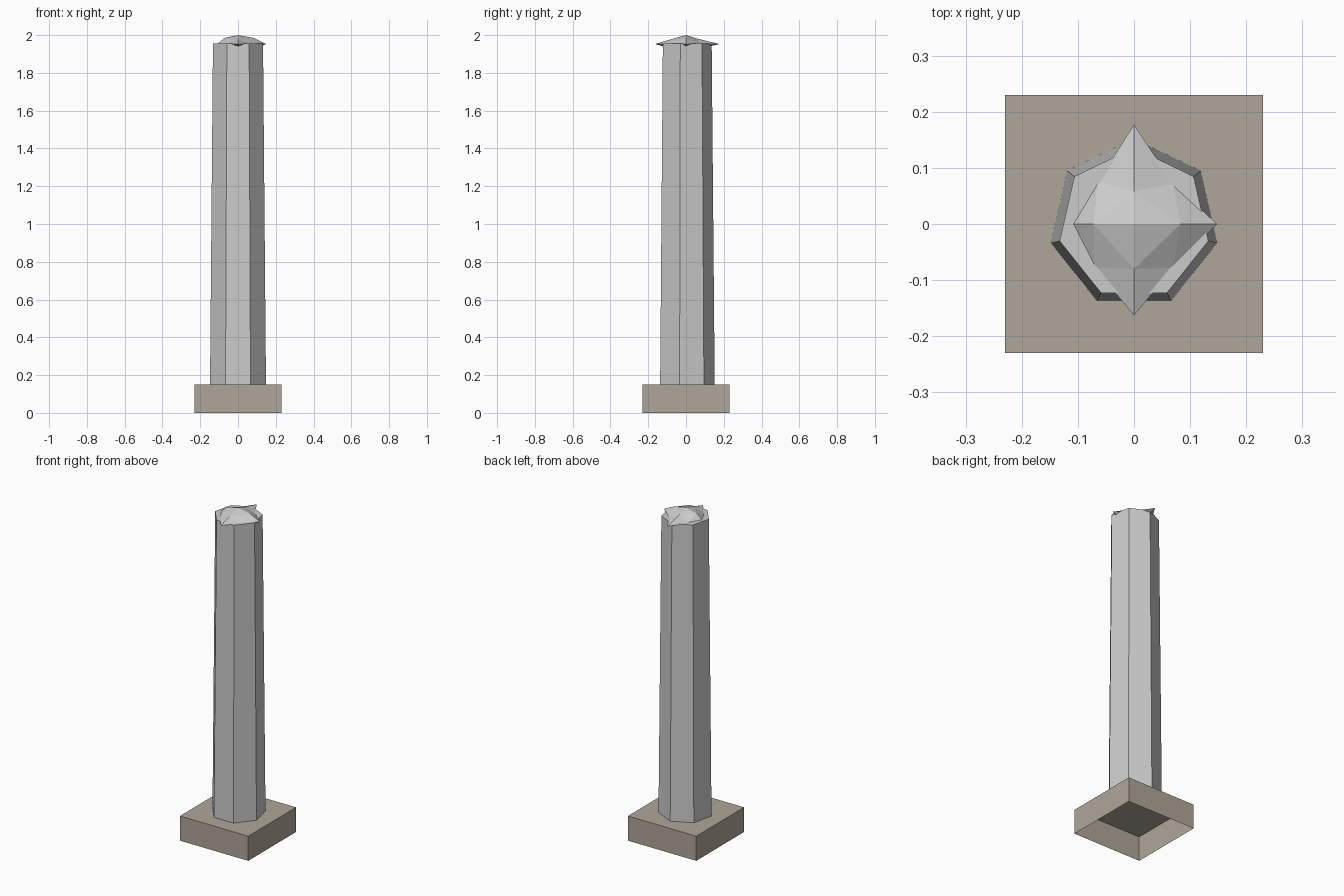
import bpy, bmesh
from math import sin, cos, tau

if "Cube" in bpy.data.objects:
    bpy.data.objects.remove(bpy.data.objects["Cube"])


def material(name, rgb):
    m = bpy.data.materials.new(name)
    m.diffuse_color = (*rgb, 1)
    m.use_nodes = True
    m.node_tree.nodes["Principled BSDF"].inputs["Base Color"].default_value = m.diffuse_color
    return m


def add_object(name, bm, mat=None):
    bmesh.ops.recalc_face_normals(bm, faces=bm.faces)
    me = bpy.data.meshes.new(name)
    bm.to_mesh(me)
    bm.free()
    ob = bpy.data.objects.new(name, me)
    bpy.context.collection.objects.link(ob)
    if mat:
        me.materials.append(mat)
    return ob


def prism(name, sides, turn, r0, r1, z0, z1, mat=None):
    """Tapered prism with a closed top and an open underside."""
    bm = bmesh.new()
    rings = []
    for r, z in ((r0, z0), (r1, z1)):
        rings.append([bm.verts.new((r * sin(tau * (i + turn) / sides),
                                    r * cos(tau * (i + turn) / sides), z))
                      for i in range(sides)])
    low, high = rings
    for i in range(sides):
        j = (i + 1) % sides
        bm.faces.new((low[i], low[j], high[j], high[i]))
    bm.faces.new(high[::-1])
    return add_object(name, bm, mat)


# Square plinth, hollow underneath
half = 0.23
prism("plinth", 4, 0.5, half * 2 ** 0.5, half * 2 ** 0.5, 0, 0.15,
      material("sandstone", (0.43, 0.38, 0.32)))

# Seven-sided tapering shaft
prism("shaft", 7, 0, 0.152, 0.136, 0.15, 1.955)

# Broken top: a flattened, uneven octahedron subdivided once
mid_z = 1.953
spikes = [(0.148, 0), (0, 0.177), (-0.11, 0), (0, -0.163)]
corners = [(0.07, 0.072), (-0.065, 0.075), (-0.07, -0.078), (0.07, -0.078)]
shoulders = [(0.083, 0, 0.032), (0, 0.058, 0.029),
             (-0.072, 0, 0.032), (0, -0.08, 0.025)]
bm = bmesh.new()
S = [bm.verts.new((x, y, mid_z)) for x, y in spikes]
C = [bm.verts.new((x, y, mid_z)) for x, y in corners]
for side in (1, -1):
    pole = bm.verts.new((0, 0, mid_z + side * 0.047))
    M = [bm.verts.new((x, y, mid_z + side * h)) for x, y, h in shoulders]
    for i in range(4):
        j = (i + 1) % 4
        for tri in ((pole, M[i], M[j]), (M[i], C[i], M[j]),
                    (M[i], S[i], C[i]), (M[j], C[i], S[j])):
            bm.faces.new(tri)
add_object("broken_top", bm)
